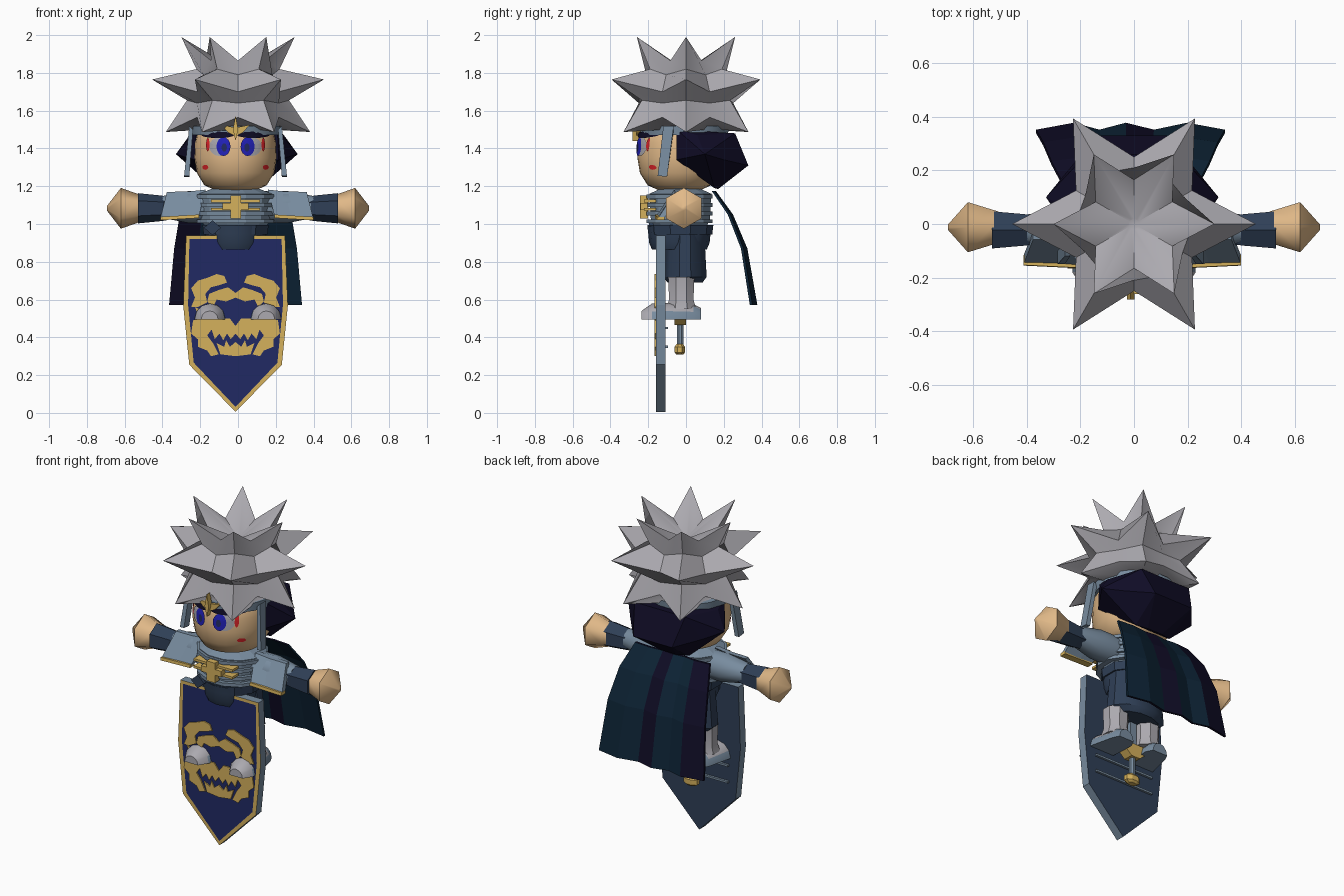
import bpy, bmesh, math
from mathutils import Vector

if "Cube" in bpy.data.objects:
    bpy.data.objects.remove(bpy.data.objects["Cube"])

CX = -0.013  # body centre line


def mat(name, r, g, b):
    m = bpy.data.materials.new(name)
    lin = [((c / 255 + 0.055) / 1.055) ** 2.4 if c > 10 else c / 255 / 12.92 for c in (r, g, b)]
    m.diffuse_color = (*lin, 1)
    m.use_nodes = True
    m.node_tree.nodes["Principled BSDF"].inputs["Base Color"].default_value = m.diffuse_color
    return m


GREY = mat("silver_grey", 172, 170, 176)
SKIN = mat("skin", 226, 186, 137)
NAVY = mat("navy_cloth", 47, 63, 86)
STEEL = mat("blue_steel", 120, 140, 159)
GOLD = mat("gold", 213, 177, 92)
BLUE = mat("shield_blue", 33, 42, 100)
DARK = mat("dark_violet", 15, 12, 37)
TEAL = mat("dark_teal", 13, 35, 53)
RED = mat("red", 220, 35, 40)
IRIS = mat("eye_blue", 33, 33, 185)


def finish(name, bm, mats, smooth=None, closed=True):
    if closed:
        bmesh.ops.recalc_face_normals(bm, faces=bm.faces)
    me = bpy.data.meshes.new(name)
    bm.to_mesh(me)
    bm.free()
    for m in mats if isinstance(mats, (list, tuple)) else [mats]:
        me.materials.append(m)
    ob = bpy.data.objects.new(name, me)
    bpy.context.collection.objects.link(ob)
    if smooth:
        bpy.ops.object.select_all(action='DESELECT')
        ob.select_set(True)
        bpy.context.view_layer.objects.active = ob
        bpy.ops.object.shade_smooth_by_angle(angle=math.radians(smooth))
    return ob


def loft(rings, bm=None):
    """Skin closed rings of equal length and cap both ends."""
    bm = bm or bmesh.new()
    vs = [[bm.verts.new(p) for p in r] for r in rings]
    n = len(vs[0])
    for a, b in zip(vs, vs[1:]):
        for i in range(n):
            bm.faces.new((a[i], a[(i + 1) % n], b[(i + 1) % n], b[i]))
    bm.faces.new(vs[0])
    bm.faces.new(vs[-1])
    return bm


def lathe(prof, n, c=(CX, 0), sx=1, sy=1, rot=0.5):
    """Upright rings from (radius, z) pairs."""
    return loft([[(c[0] + sx * r * math.cos((i + rot) * math.tau / n),
                   c[1] + sy * r * math.sin((i + rot) * math.tau / n), z) for i in range(n)] for r, z in prof])


def xlathe(prof, n, s, y, z):
    """Rings along the x axis from (x, radius) pairs, on side s."""
    return loft([[(s * x, y + r * math.cos((i + .5) * math.tau / n), z + r * math.sin((i + .5) * math.tau / n))
                  for i in range(n)] for x, r in prof])


def prism(pts, y0, y1, bm=None):
    return loft([[(x, y, z) for x, z in pts] for y in (y0, y1)], bm)


def box(x0, x1, y0, y1, z0, z1, bm=None):
    return prism([(x0, z0), (x1, z0), (x1, z1), (x0, z1)], y0, y1, bm)


# Spiky hair: three stacked six-pointed stars
star = [(.02, .02, 1.82, 1.82), (.30, .165, 1.99, 1.865), (.22, .21, 1.82, 1.79), (.455, .25, 1.765, 1.70),
        (.27, .25, 1.655, 1.64), (.382, .25, 1.487, 1.565), (.21, .21, 1.50, 1.50)]
rings = []
for rt, rv, zt, zv in star:
    rings.append([((rv if i % 2 else rt) * math.cos(i * math.pi / 6),
                   (rv if i % 2 else rt) * math.sin(i * math.pi / 6), zv if i % 2 else zt) for i in range(12)])
finish("spiky_hair", loft(rings), GREY, 40)

# Head
HEAD = [(.11, 1.18), (.165, 1.205), (.205, 1.27), (.218, 1.35), (.215, 1.43), (.20, 1.5), (.12, 1.58)]
HY = -.035
finish("head", lathe(HEAD, 28, (CX, HY), 1, 1.02, 0), SKIN, 60)
finish("neck", lathe([(.1, 1.14), (.1, 1.2)], 10, (CX, -.03)), SKIN, 40)


def face_y(x, z, off):
    for (r0, z0), (r1, z1) in zip(HEAD, HEAD[1:]):
        if z0 <= z <= z1:
            r = r0 + (r1 - r0) * (z - z0) / (z1 - z0)
            return HY - 1.02 * math.sqrt(max(r * r - x * x, 0)) - off


def face_patch(name, x, z, rx, rz, m, off):
    """Oval plates wrapped onto the face, on both sides."""
    bm = bmesh.new()
    for s in (-1, 1):
        rows = []
        for k in (0.02, .35, .7, 1):
            row = []
            for i in range(16):
                a = i * math.tau / 16
                px, pz = s * (x + k * rx * math.cos(a)), z + k * rz * math.sin(a)
                row.append(bm.verts.new((CX + px, face_y(px, pz, off), pz)))
            rows.append(row)
        for a, b in zip(rows, rows[1:]):
            for i in range(16):
                q = (a[i], b[i], b[(i + 1) % 16], a[(i + 1) % 16])
                bm.faces.new(q if s > 0 else q[::-1])
        bm.faces.new(rows[0] if s > 0 else rows[0][::-1])
    finish(name, bm, m, closed=False)


face_patch("eye_white", .085, 1.41, .054, .05, GREY, .005)
face_patch("iris", .064, 1.41, .037, .05, IRIS, .008)
face_patch("pupil", .06, 1.405, .014, .022, BLUE, .0095)
face_patch("eye_mark", .147, 1.42, .009, .036, RED, .007)
face_patch("cheek_mark", .16, 1.30, .016, .013, RED, .005)
face_patch("eyebrow", .095, 1.472, .088, .017, DARK, .009)

# Dark back hair, a faceted mass behind the head
bm = bmesh.new()
for x, y, z in [(.215, -.05, 1.5), (.222, -.05, 1.34), (.322, .1, 1.37), (.25, .06, 1.47), (.12, .15, 1.19),
                (.13, .33, 1.31), (.17, .26, 1.48), (.05, .17, 1.185), (.24, .2, 1.34)]:
    for s in (-1, 1):
        bm.verts.new((CX / 2 + s * x, y, z))
bmesh.ops.convex_hull(bm, input=bm.verts)
finish("back_hair", bm, DARK)

# Headband, cheek guards and forehead crest
finish("headband", lathe([(.235, 1.47), (.24, 1.52)], 20, (CX, -.01)), STEEL, 40)
for s in (-1, 1):
    x0, x1, x2 = CX + s * .215, CX + s * .245, CX + s * .272
    finish("cheek_guard", loft([[(x1, -.15, 1.255), (x1, -.10, 1.25), (x2, -.10, 1.25), (x2, -.15, 1.255)],
                                [(x0 + s * .01, -.12, 1.5), (x0 + s * .01, -.065, 1.5),
                                 (x1, -.065, 1.52), (x1, -.12, 1.52)]]), STEEL)
bm = prism([(CX, 1.44), (CX + .014, 1.5), (CX, 1.575), (CX - .014, 1.5)], -.282, -.25)
for s in (-1, 1):
    prism([(CX, 1.465), (CX + s * .04, 1.485), (CX + s * .075, 1.525), (CX, 1.51)], -.262, -.235, bm)
finish("forehead_crest", bm, GOLD)

# Chest armour with ribs and a gold cross
finish("chest", lathe([(.15, .96), (.19, 1.02), (.195, 1.1), (.2, 1.16), (.12, 1.19)], 12, (CX, -.03), 1, .85),
       STEEL)
for z in (1.145, 1.10, 1.055, 1.015):
    finish("chest_rib", lathe([(.212, z - .01), (.212, z + .01)], 12, (CX, -.035), 1, .85), STEEL)
for z in (1.122, 1.078):
    finish("gold_rib", box(CX - .13, CX + .13, -.222, -.16, z - .007, z + .007), GOLD)
bm = box(CX - .068, CX + .068, -.24, -.2, 1.075, 1.11)
finish("chest_cross", box(CX - .028, CX + .028, -.243, -.2, 1.03, 1.15, bm), GOLD)

# Waist and skirt
finish("waist", lathe([(.145, .865), (.16, .90), (.165, .95), (.17, .99)], 14, (CX, -.035), 1, 1), NAVY, 30)
finish("belt", lathe([(.178, .945), (.184, .995)], 10, (CX, -.03), 1, .95), NAVY)
finish("belt_gem", prism([(-.135, .94), (-.09, .98), (-.135, 1.02), (-.18, .98)], -.195, -.12), NAVY)
finish("skirt", lathe([(.15, .69), (.185, .72), (.165, .95)], 12, (CX, -.005), 1, .64), NAVY, 40)

for s in (-1, 1):
    # Arms, cuffs and hands
    finish("upper_arm", xlathe([(.15, .085), (.26, .085), (.40, .058)], 10, s, -.02, 1.09), STEEL, 50)
    finish("cuff", xlathe([(.37, .062), (.41, .068), (.53, .08)], 6, s, -.022, 1.083), NAVY)
    finish("hand", xlathe([(.505, .068), (.53, .076), (.62, .108), (.694, .012)], 6, s, -.012, 1.083), SKIN, 65)
    # Sloping shoulder plates with a gold lower rim
    prof = [(-.155, 1.03), (-.06, 1.17), (-.03, 1.17), (-.12, 1.03)]
    ends = ((.2, .012), (.29, .002), (.405, 0))
    finish("shoulder_pad", loft([[(CX / 2 + s * (x - (.035 if z > 1.1 else 0)), y * (1.08 - x * .3), z + d)
                                  for y, z in prof] for x, d in ends]), STEEL)
    finish("shoulder_rim", loft([[(CX / 2 + s * x, y * (1.08 - x * .3), z + d) for y, z in
                                  [(-.162, 1.02), (-.16, 1.038), (-.12, 1.038), (-.12, 1.02)]]
                                 for x, d in ends[::2]]), GOLD)
    # Legs and round-toed boots
    finish("leg", lathe([(.085, .55), (.07, .60), (.075, .72)], 8, (s * .11, -.025)), GREY, 40)
    arch = [(math.cos(a * math.pi / 6), math.sin(a * math.pi / 6)) for a in range(7)]
    bm = loft([[(s * (.15 + off) + w * c, y, .495 + h * t) for c, t in arch]
               for y, w, h, off in [(.08, .05, .06, -.03), (.04, .07, .08, -.03), (-.1, .083, .088, -.01),
                                    (-.18, .08, .084, 0), (-.235, .045, .045, 0)]])
    bmesh.ops.recalc_face_normals(bm, faces=bm.faces)
    for f in bm.faces:  # steel sides and sole, silver toe and top
        f.material_index = 0 if f.normal.z > .6 or f.normal.y < -.3 else 1
    finish("boot", bm, [GREY, STEEL], 50)

# Shield: steel rim, navy back, gold border and inset blue field
half = [(0, .006), (.245, .255), (.277, .57), (.262, .94)]
outline = [(CX + x, z) for x, z in half] + [(CX - x, z) for x, z in half[:0:-1]]
bm = prism(outline, -.16, -.108)
bmesh.ops.recalc_face_normals(bm, faces=bm.faces)
for f in bm.faces:
    f.material_index = 1 if f.normal.y < -.9 else 2 if f.normal.y > .9 else 0
front = [f for f in bm.faces if f.material_index == 1]
bmesh.ops.inset_region(bm, faces=front, thickness=.026)
front[0].material_index = 3
finish("shield", bm, [STEEL, GOLD, NAVY, BLUE], closed=False)

# Beast emblem as mirrored gold plates: mane, brow, cheek, muzzle and jaw
plates = [
    [(.235, .66), (.20, .70), (.15, .715), (.10, .735), (.06, .725), (.045, .69), (.09, .675), (.13, .665),
     (.16, .63), (.15, .585), (.20, .56), (.235, .56), (.215, .61)],
    [(.0, .635), (.04, .665), (.09, .65), (.14, .63), (.15, .59), (.12, .56), (.10, .60), (.05, .59), (.0, .61)],
    [(.215, .56), (.19, .50), (.225, .49), (.235, .42), (.20, .39), (.20, .35), (.15, .33), (.13, .30), (.09, .31),
     (.12, .37), (.15, .41), (.12, .45), (.11, .49), (.15, .53)],
    [(.0, .46), (.03, .50), (.12, .50), (.13, .45), (.11, .39), (.085, .42), (.065, .385), (.045, .42), (.025, .39),
     (.0, .42)],
    [(.0, .30), (.08, .31), (.10, .37), (.06, .35), (.05, .385), (.03, .35), (.0, .375)]]
bm = bmesh.new()
for p in plates:
    for s in (-1, 1):
        prism([(CX + s * x, z) for x, z in p], -.167, -.159, bm)
finish("shield_emblem", bm, GOLD)
for z in (.45, .35):
    finish("shield_strap", box(CX - .2, CX + .2, -.11, -.095, z - .006, z + .006), STEEL)

# Hanging sword, point up between the legs
finish("sword_blade", box(CX - .022, CX + .022, -.04, -.02, .5, .8), STEEL)
finish("sword_guard", prism([(CX - .07, .50), (CX - .03, .465), (CX + .03, .465), (CX + .07, .50), (CX + .06, .545),
                             (CX - .06, .545)], -.06, 0), GOLD)
finish("sword_grip", lathe([(.018, .34), (.018, .48)], 8, (CX, -.03)), STEEL, 40)
finish("sword_pommel", lathe([(.03, .308), (.05, .32), (.05, .35), (.03, .365)], 8, (CX, -.033), 1, .6), GOLD)

# Pleated cape
xs = [-1, -.6, -.33, -.05, .25, .6, 1]
colour = [0, 1, 1, 0, 1, 1]
rings = []
for y, z, w, d in [(.15, 1.175, .25, .008), (.235, 1.05, .295, .014), (.305, .87, .325, .02), (.352, .57, .352, .026)]:
    outer = [(CX + w * t, y + (d if i % 2 else 0), z) for i, t in enumerate(xs)]
    rings.append(outer + [(x, yy - .014, zz) for x, yy, zz in outer[::-1]])
bm = loft(rings)
for f in bm.faces:
    t = (f.calc_center_median().x - CX) / .31
    k = max(0, sum(t > x for x in xs) - 1)
    f.material_index = colour[min(k, 5)]
finish("cape", bm, [DARK, TEAL])
